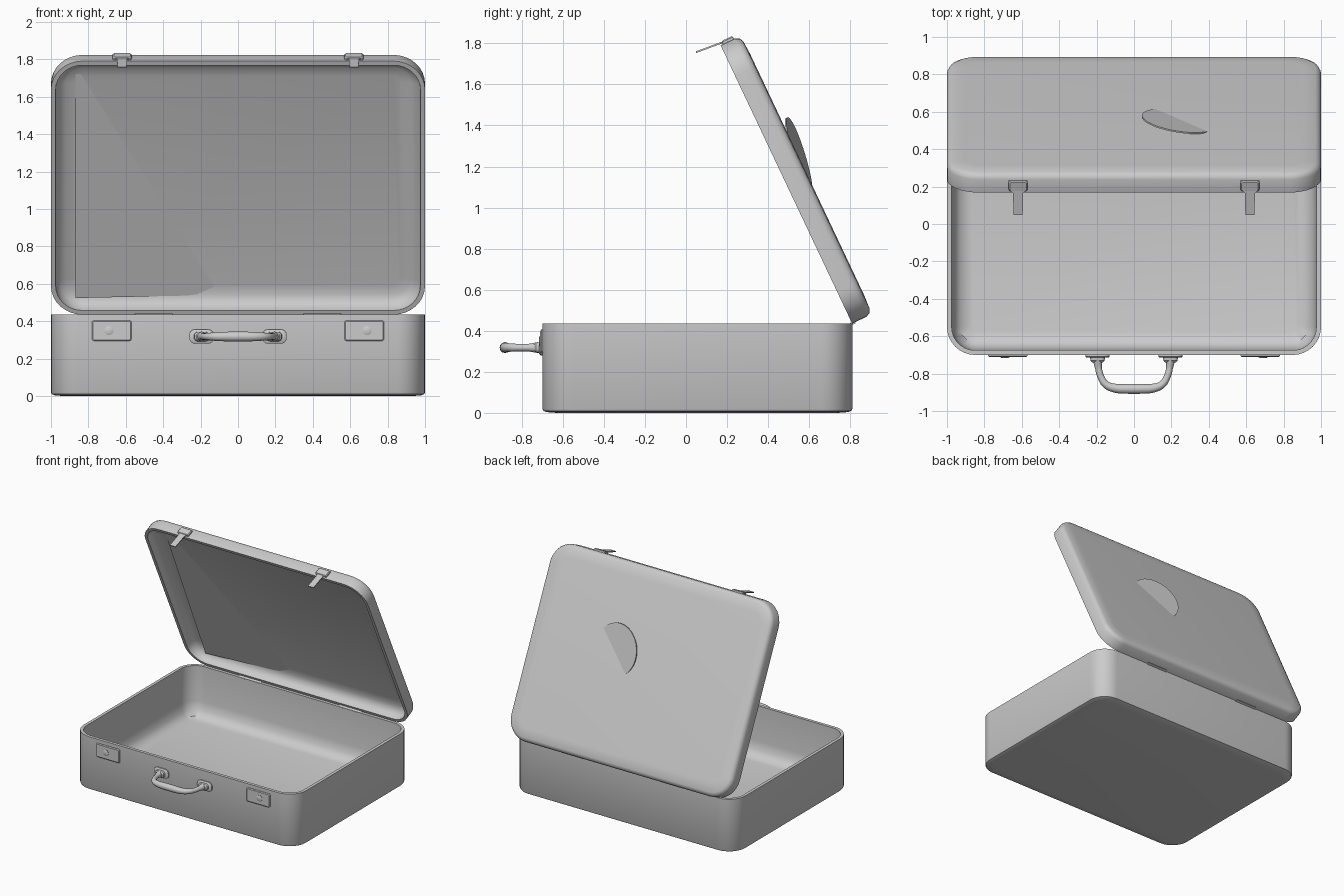
import bpy, bmesh, math
from mathutils import Matrix, Vector

cube = bpy.data.objects.get("Cube")
if cube:
    bpy.data.objects.remove(cube, do_unlink=True)

grey = bpy.data.materials.new("plain grey")
grey.use_nodes = True
grey.diffuse_color = (0.6, 0.6, 0.6, 1)
for node in grey.node_tree.nodes:
    if node.type == 'BSDF_PRINCIPLED':
        node.inputs["Base Color"].default_value = (0.6, 0.6, 0.6, 1)
        node.inputs["Roughness"].default_value = 0.6


def finish(name, bm, matrix=Matrix(), angle=38):
    bmesh.ops.recalc_face_normals(bm, faces=bm.faces)
    mesh = bpy.data.meshes.new(name)
    bm.to_mesh(mesh)
    bm.free()
    mesh.materials.append(grey)
    for p in mesh.polygons:
        p.use_smooth = True
    mesh.set_sharp_from_angle(angle=math.radians(angle))
    obj = bpy.data.objects.new(name, mesh)
    obj.matrix_world = matrix
    bpy.context.collection.objects.link(obj)
    return obj


def rounded_rect(hx, hy, r, steps=8):
    pts = []
    for quarter, (sx, sy) in enumerate(((1, 1), (-1, 1), (-1, -1), (1, -1))):
        for i in range(steps + 1):
            a = math.pi / 2 * (quarter + i / steps)
            pts.append((sx * (hx - r) + r * math.cos(a), sy * (hy - r) + r * math.sin(a)))
    return pts


def loft(name, hx, hy, r, rings, matrix=Matrix()):
    """Join inset rounded rectangles (inset, height) and cap both ends."""
    bm = bmesh.new()
    loops = [[bm.verts.new((x, y, z)) for x, y in
              rounded_rect(hx - i, hy - i, max(r - i, r * 0.3))] for i, z in rings]
    for a, b in zip(loops, loops[1:]):
        for k in range(len(a)):
            n = (k + 1) % len(a)
            bm.faces.new((a[k], a[n], b[n], b[k]))
    bm.faces.new(loops[0])
    bm.faces.new(loops[-1])
    return finish(name, bm, matrix)


def plate(name, outline, thickness, matrix):
    bm = bmesh.new()
    face = bm.faces.new([bm.verts.new((x, y, 0)) for x, y in outline])
    out = bmesh.ops.extrude_face_region(bm, geom=[face])
    verts = [v for v in out["geom"] if isinstance(v, bmesh.types.BMVert)]
    bmesh.ops.translate(bm, vec=(0, 0, thickness), verts=verts)
    return finish(name, bm, matrix)


# Open base tray
loft("base_shell", 1, 0.755, 0.15,
     [(0.07, 0), (0.02, 0.004), (0.005, 0.01), (0, 0.02), (0, 0.435), (0.025, 0.435),
      (0.027, 0.15), (0.04, 0.085), (0.07, 0.045), (0.12, 0.03)],
     Matrix.Translation((0, 0.055, 0)))

# Lid tray, leaning back on its hinge
LID = Matrix.Translation((0, 0.59, 1.161)) @ Matrix.Rotation(math.radians(115.3), 4, 'X')
loft("lid_shell", 1, 0.75, 0.17,
     [(0.1, 0), (0.03, 0.004), (0.01, 0.014), (0, 0.035), (0, 0.112), (0.025, 0.112),
      (0.028, 0.075), (0.045, 0.045), (0.08, 0.027), (0.13, 0.02)], LID)

# Triangular lining flap inside the lid
bm = bmesh.new()
a, b, c, d = [bm.verts.new(p) for p in ((-0.87, -0.676, 0.06), (-0.87, 0.685, 0.022),
                                        (-0.1, -0.676, 0.021), (-0.87, -0.676, 0.015))]
for tri in ((a, b, c), (a, b, d), (a, c, d), (b, c, d)):
    bm.faces.new(tri)
finish("lining_flap", bm, LID, 5)

# Tilted round badge, half sunk into the back of the lid
bm = bmesh.new()
bmesh.ops.create_cone(bm, cap_ends=True, segments=48, radius1=0.2, radius2=0.2, depth=0.008,
                      matrix=Matrix.Translation((0.24, 0.095, 0))
                      @ Matrix.Rotation(math.radians(-12), 4, Vector((1, 1, 0))))
bmesh.ops.bisect_plane(bm, geom=bm.verts[:] + bm.edges[:] + bm.faces[:],
                       plane_co=(0, 0, 0.01), plane_no=(0, 0, 1), clear_outer=True)
finish("lid_badge", bm, LID)

FRONT = Matrix.Rotation(math.pi / 2, 4, 'X')    # local z points forward
for side, sx in (("left", 1), ("right", -1)):
    # Latch tongue hanging off the lid edge
    half = [(0.05, 0), (0.052, 0.035), (0.04, 0.055), (0.026, 0.07), (0.025, 0.195)]
    outline = half + [(-x, y) for x, y in reversed(half)]
    plate("latch_tongue_" + side, outline, 0.008,
          LID @ Matrix.Translation((sx * 0.62, 0.757, 0.04))
          @ Matrix.Rotation(math.radians(85), 4, 'X'))
    loft("latch_cap_" + side, 0.05, 0.03, 0.012, [(0, 0), (0, 0.012), (0.006, 0.018)],
         LID @ Matrix.Translation((sx * 0.62, 0.748, 0.07))
         @ Matrix.Rotation(-math.pi / 2, 4, 'X'))

    # Lock plate with a raised button
    spot = Matrix.Translation((sx * 0.675, -0.695, 0.35)) @ FRONT
    loft("lock_plate_" + side, 0.105, 0.055, 0.01, [(0, 0), (0, 0.01), (0.006, 0.015)], spot)
    loft("lock_button_" + side, 0.024, 0.024, 0.0239, [(0, 0.01), (0, 0.018), (0.006, 0.021)],
         spot @ Matrix.Translation((sx * 0.015, 0, 0)))

    # Handle mount
    spot = Matrix.Translation((sx * 0.195, -0.695, 0.318)) @ FRONT
    loft("handle_mount_" + side, 0.065, 0.038, 0.03, [(0, 0), (0, 0.014), (0.008, 0.02)], spot)
    loft("handle_socket_" + side, 0.04, 0.026, 0.02,
         [(0, 0.015), (0.002, 0.035), (0.012, 0.045)], spot)

    # Hinge leaf at the back
    loft("hinge_" + side, 0.1, 0.02, 0.008, [(0, 0), (0, 0.012)],
         Matrix.Translation((sx * 0.45, 0.808, 0.428))
         @ Matrix.Rotation(math.radians(25), 4, 'X'))

# Carrying handle: tapered tube along a U path
half = [(0.195, -0.72, 1.1), (0.19, -0.77, 0.75), (0.178, -0.815, 0.75),
        (0.15, -0.858, 0.85), (0.1, -0.878, 1.0), (0.04, -0.881, 1.1)]
path = half + [(-x, y, r) for x, y, r in reversed(half)]
curve = bpy.data.curves.new("handle", 'CURVE')
curve.dimensions = '3D'
curve.bevel_depth = 0.024
curve.bevel_resolution = 4
curve.use_fill_caps = True
spline = curve.splines.new('BEZIER')
spline.bezier_points.add(len(path) - 1)
for bp, (x, y, r) in zip(spline.bezier_points, path):
    bp.co = (x, y, 0.318)
    bp.radius = r
    bp.handle_left_type = bp.handle_right_type = 'AUTO'
spline.resolution_u = 5
curve.materials.append(grey)
handle = bpy.data.objects.new("handle", curve)
bpy.context.collection.objects.link(handle)
bpy.context.view_layer.objects.active = handle
handle.select_set(True)
bpy.ops.object.convert(target='MESH')
for p in bpy.context.object.data.polygons:
    p.use_smooth = True
